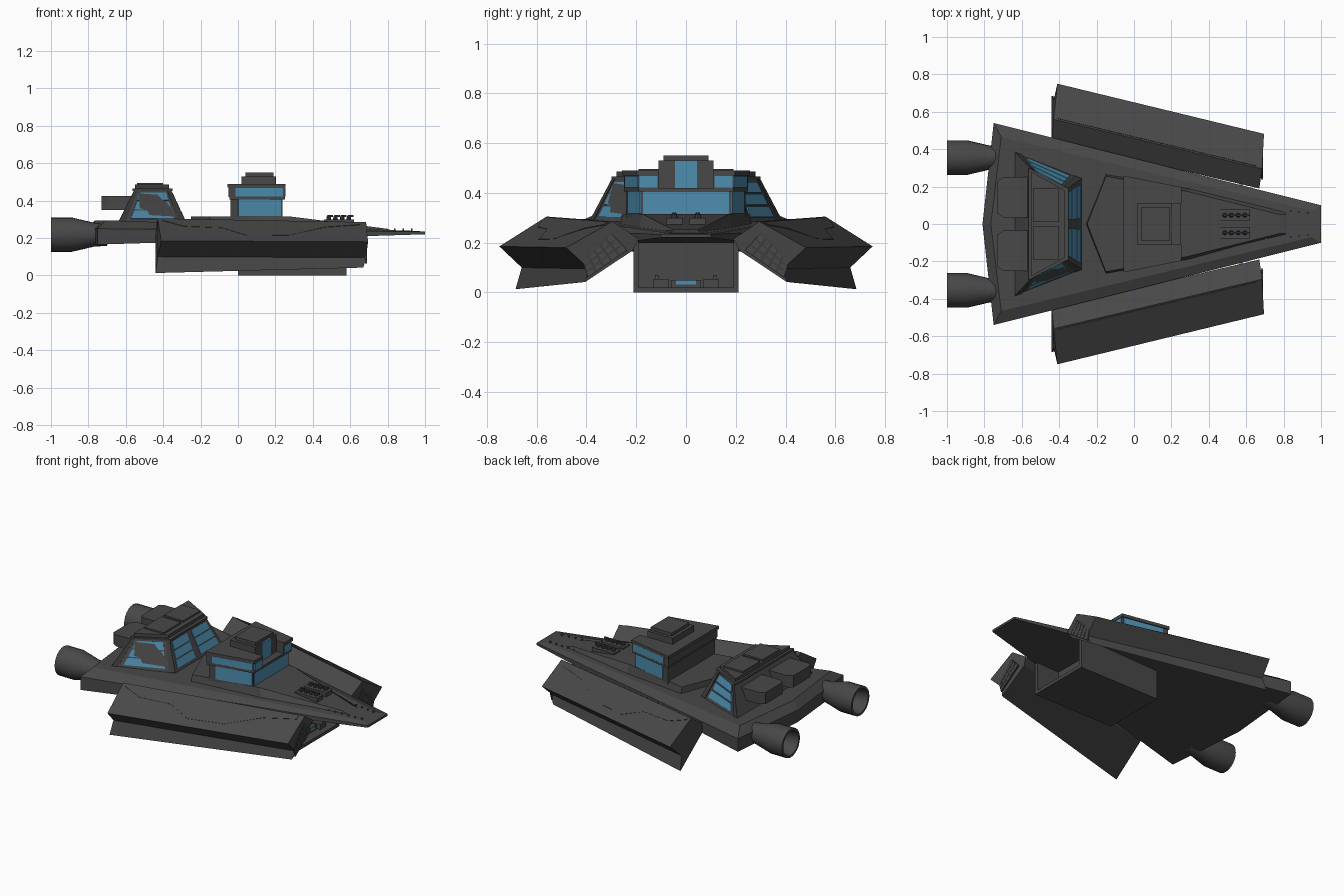
import bpy, bmesh, math
from mathutils import Vector

if "Cube" in bpy.data.objects:
    bpy.data.objects.remove(bpy.data.objects["Cube"])


def material(name, rgb):
    m = bpy.data.materials.new(name)
    m.diffuse_color = (*rgb, 1)
    m.use_nodes = True
    m.node_tree.nodes["Principled BSDF"].inputs["Base Color"].default_value = m.diffuse_color
    return m


GREY = material("hull_grey", (0.065, 0.065, 0.066))
DARK = material("trim_dark_grey", (0.045, 0.045, 0.046))
BLUE = material("window_blue", (0.075, 0.27, 0.43))


def loft(name, rings, mat=GREY):
    """Solid through a stack of equal-length point rings."""
    bm = bmesh.new()
    vs = [[bm.verts.new(p) for p in r] for r in rings]
    n = len(rings[0])
    for a, b in zip(vs, vs[1:]):
        for i in range(n):
            j = (i + 1) % n
            bm.faces.new((a[i], a[j], b[j], b[i]))
    bm.faces.new(vs[0])
    bm.faces.new(vs[-1])
    bmesh.ops.recalc_face_normals(bm, faces=bm.faces)
    me = bpy.data.meshes.new(name)
    bm.to_mesh(me)
    bm.free()
    me.materials.append(mat)
    ob = bpy.data.objects.new(name, me)
    bpy.context.collection.objects.link(ob)
    return ob


def sym(half):
    """Mirror a half outline (y >= 0) into a closed ring."""
    return half + [(x, -y, z) for x, y, z in reversed(half) if y > 1e-6]


def slab(name, half, z0, z1, mat=GREY):
    return loft(name, [sym([(x, y, z) for x, y in half]) for z in (z0, z1)], mat)


def box(name, x0, x1, y0, y1, z0, z1, mat=GREY):
    return loft(name, [[(x0, y0, z), (x1, y0, z), (x1, y1, z), (x0, y1, z)] for z in (z0, z1)], mat)


def plate(name, quad, uvs, mat=BLUE, t=0.004):
    """Thin panel lying on a quad, outlined in the quad's uv space."""
    a, b, c, d = [Vector(p) for p in quad]
    nrm = (c - a).cross(d - b).normalized() * t
    pts = [a.lerp(b, u).lerp(d.lerp(c, u), v) for u, v in uvs]
    return loft(name, [[p - nrm for p in pts], [p + nrm for p in pts]], mat)


def rect(u0, u1, v0, v1):
    return [(u0, v0), (u1, v0), (u1, v1), (u0, v1)]


def flip(pts, s):
    return [(x, y * s, z) for x, y, z in pts]


# Wedge hull with chamfered deck edge
loft("main_hull", [
    sym([(1, .1, .22), (-.75, .54, .165), (-.8, 0, .165)]),
    sym([(1, .1, .234), (-.75, .54, .25), (-.81, 0, .25)]),
    sym([(.95, .07, .238), (-.71, .465, .295), (-.765, 0, .295)])])

# Raised deck platform
loft("deck_platform", [
    sym([(.85, .055, .235), (.3, .19, .25), (-.15, .27, .25), (-.26, 0, .25)]),
    sym([(.78, .05, .252), (.28, .175, .315), (-.15, .255, .315), (-.25, 0, .315)])])

# Bridge
lower = [(-.04, .24), (.235, .18)]
upper = [(-.05, .25), (.25, .19), (.25, .11), (.19, .11)]
slab("bridge_lower", lower, .30, .41)
slab("bridge_sill", [(-.045, .25), (.25, .19)], .405, .42)
slab("bridge_upper", upper, .42, .47)
slab("bridge_roof", [(-.055, .258), (.255, .197), (.255, .11), (.19, .11)], .47, .49)
box("bridge_top_cabin", .02, .2, -.11, .11, .41, .53)
box("bridge_top_cap", .04, .19, -.09, .09, .53, .55)
cabin = [(.2, -.045, .41), (.2, .045, .41), (.2, .045, .53), (.2, -.045, .53)]
plate("cabin_window", cabin, rect(0, 1, 0, 1))
front = [(.235, -.18, .31), (.235, .18, .31), (.235, .18, .41), (.235, -.18, .41)]
plate("bridge_front_window", front, rect(.02, .98, .05, .95))
for s in (1, -1):
    q = flip([(-.04, .24, .31), (.235, .18, .31), (.235, .18, .41), (-.04, .24, .41)], s)
    plate("bridge_lower_side_window", q, rect(.15, .98, .08, .95))
    q = flip([(-.05, .25, .42), (.25, .19, .42), (.25, .19, .47), (-.05, .25, .47)], s)
    plate("bridge_upper_side_window", q, rect(.12, .97, .05, .95))
    q = flip([(.25, .11, .42), (.25, .19, .42), (.25, .19, .47), (.25, .11, .47)], s)
    plate("bridge_upper_front_window", q, rect(.05, .95, .05, .95))

# Rear tower with banded windows
rb, fb, rt, ft = (-.64, .385, .285), (-.28, .24, .285), (-.555, .295, .455), (-.36, .185, .455)
loft("rear_tower", [sym([rb, fb]), sym([rt, ft])])
slab("tower_eave", [(-.565, .3), (-.35, .19)], .452, .465)
slab("tower_roof", [(-.55, .28), (-.37, .18)], .46, .485)
for s in (1, -1):
    side = flip([rb, fb, ft, rt], s)
    mid = [(fb[0], 0, fb[2]), fb, ft, (ft[0], 0, ft[2])]
    for k in range(3):
        v = .1 + .29 * k
        plate("tower_side_window", side, rect(.17, .84, v, v + .25))
        plate("tower_front_window", flip(mid, s), rect(.12, .9, v, v + .25))
    # corner ribs frame the window bands
    plate("tower_front_rib", side, rect(.9, 1, 0, 1), DARK)
    plate("tower_rear_rib", side, rect(0, .1, 0, 1), DARK)
    y0, y1 = sorted((.035 * s, .25 * s))
    box("tower_roof_panel", -.54, -.4, *sorted((.012 * s, .19 * s)), .48, .495)
    loft("tower_rear_vent", [
        [(-.73, y0 + .02, z0), (-.73, y1 - .02, z0), (-.7, y1, z0), (-.5, y1, z0), (-.5, y0, z0), (-.7, y0, z0)]
        for z0 in (.35, .425)])

# Engines: hollow bells at the stern
profile = [(-.70, .06), (-.77, .064), (-.89, .092), (-1, .092), (-1, .078), (-.9, .06)]
for s in (1, -1):
    rings = [[(x, .355 * s + r * math.cos(k * math.tau / 24), .218 + r * math.sin(k * math.tau / 24))
              for k in range(24)] for x, r in profile]
    ob = loft("engine_bell", rings)
    bpy.ops.object.select_all(action='DESELECT')
    ob.select_set(True)
    bpy.context.view_layer.objects.active = ob
    bpy.ops.object.shade_smooth_by_angle(angle=math.radians(35))

# Side pods: inner low, inner top, ridge, outer tip, notch, lower lip
rear = [(-.44, .465, .175), (-.44, .45, .23), (-.43, .56, .305), (-.41, .75, .185), (-.43, .66, .10), (-.44, .685, .013)]
nose = [(.66, .215, .168), (.67, .19, .215), (.685, .295, .285), (.695, .482, .18), (.685, .39, .095), (.67, .405, .042)]
for s in (1, -1):
    loft("side_pod", [flip(rear, s), flip(nose, s)])
    outer = flip([rear[2], nose[2], nose[3], rear[3]], s)
    plate("pod_panel", outer, [(.02, .1), (.12, .35), (.3, .4), (.42, .75), (.62, .72), (.8, .3), (.97, .15), (.97, .04), (.02, .04)],
          GREY, .003)
    # launcher grille on the pod front
    face = flip([(.684, .235, .17), (.684, .30, .24), (.684, .415, .125), (.684, .395, .06)], s)
    plate("pod_grille_back", face, rect(0, 1, 0, 1), DARK, .003)
    for i in range(3):
        for j in range(5):
            plate("pod_grille_cell", face, rect(i / 3 + .04, i / 3 + .29, j / 5 + .03, j / 5 + .17), GREY, .0049)

# Hangar under the hull, open to the front
box("hangar_floor", 0, .58, -.21, .21, 0, .02)
box("hangar_rear_block", 0, .42, -.21, .21, .02, .2)
for s in (1, -1):
    box("hangar_wall", 0, .58, *sorted((.19 * s, .21 * s)), .02, .212)
    box("hangar_clamp", .44, .54, *sorted((.07 * s, .13 * s)), .02, .055)
    box("hangar_clamp_arm", .47, .51, *sorted((.11 * s, .125 * s)), .055, .07)
box("hangar_shuttle", .43, .52, -.06, .06, .02, .05)
box("hangar_light", .515, .523, -.04, .04, .032, .048, BLUE)

# Deck gun battery
for s in (1, -1):
    box("gun_base", .46, .62, *sorted((.015 * s, .078 * s)), .255, .30)
    for k in range(4):
        x, y = .485 + .036 * k, .047 * s
        loft("gun_turret", [[(x + r * math.cos(a * math.tau / 8), y + r * math.sin(a * math.tau / 8), z)
                             for a in range(8)] for z, r in ((.295, .013), (.315, .011), (.322, .006))], DARK)
        box("gun_barrel", x, x + .024, y - .004, y + .004, .312, .322, DARK)

# Small rivets toward the bow
for s in (1, -1):
    for k in range(6):
        x = .7 + .045 * k
        box("bow_rivet", x, x + .008, s * (.08 - k * .004) - .004, s * (.08 - k * .004) + .004, .235, .25)
